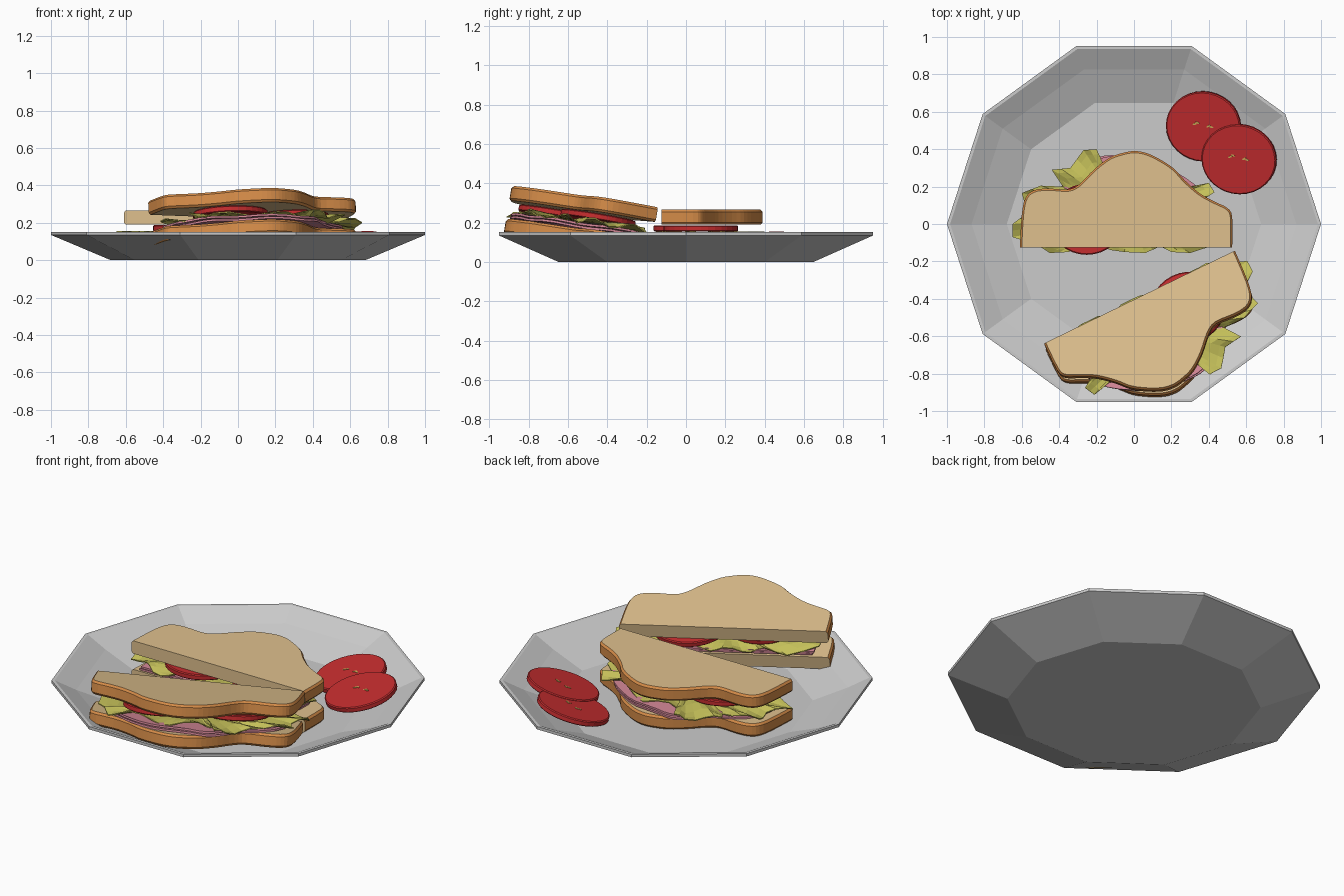
import bpy, bmesh, math
from mathutils import Matrix, Vector

if "Cube" in bpy.data.objects:
    bpy.data.objects.remove(bpy.data.objects["Cube"])


def material(name, rgb):
    m = bpy.data.materials.new(name)
    m.diffuse_color = (*rgb, 1)
    m.use_nodes = True
    m.node_tree.nodes["Principled BSDF"].inputs["Base Color"].default_value = m.diffuse_color
    return m


GREY = material("plate grey", (0.60, 0.60, 0.60))
CRUMB = material("bread cream", (0.74, 0.53, 0.27))
CRUST = material("crust orange brown", (0.66, 0.26, 0.065))
RED = material("tomato red", (0.56, 0.026, 0.028))
GREEN = material("lettuce yellow green", (0.55, 0.52, 0.10))
PINK = material("ham pink", (0.68, 0.25, 0.32))
SEED = material("seed yellow", (0.65, 0.42, 0.10))


def finish(bm, name, mats):
    bmesh.ops.recalc_face_normals(bm, faces=bm.faces)
    me = bpy.data.meshes.new(name)
    bm.to_mesh(me)
    bm.free()
    for m in mats:
        me.materials.append(m)
    return me


def place(me, name, matrix=Matrix()):
    ob = bpy.data.objects.new(name, me)
    bpy.context.collection.objects.link(ob)
    ob.matrix_world = matrix
    return ob


def loft(bm, rings, closed=True):
    """Bridge rings of points with quads and return the vertex rings."""
    vs = [[bm.verts.new(p) for p in r] for r in rings]
    n = len(vs[0])
    for a, b in zip(vs, vs[1:]):
        for i in range(n if closed else n - 1):
            j = (i + 1) % n
            bm.faces.new((a[i], a[j], b[j], b[i]))
    return vs


def smooth_path(pts, steps=3):
    """Catmull-Rom through an open path."""
    p = [Vector(q) for q in pts]
    p = [p[0]] + p + [p[-1]]
    out = []
    for i in range(1, len(p) - 2):
        a, b, c, d = p[i - 1:i + 3]
        for s in range(steps):
            t = s / steps
            out.append(0.5 * (2 * b + (c - a) * t + (2 * a - 5 * b + 4 * c - d) * t * t
                              + (3 * b - a - 3 * c + d) * t ** 3))
    return out + [p[-1]]


# Ten-sided plate: underside, rim, stepped inside
bm = bmesh.new()
profile = [(0.68, 0), (1.0, 0.135), (1.0, 0.152), (0.983, 0.152), (0.868, 0.095), (0.68, 0.02)]
rings = loft(bm, [[(r * math.cos(k * math.pi / 5), r * math.sin(k * math.pi / 5), z)
                   for k in range(10)] for r, z in profile])
bm.faces.new(rings[0])
bm.faces.new(rings[-1])
place(finish(bm, "plate", [GREY]), "plate")

# Sandwich half outlines, in top view plate coordinates
MID = Vector((-0.0425, -0.125))
BREAD = [(-.61, -.125), (-.60, .05), (-.58, .14), (-.535, .18), (-.46, .19), (-.35, .185),
         (-.29, .215), (-.21, .295), (-.13, .355), (-.06, .38), (0, .39), (.065, .38),
         (.14, .345), (.215, .295), (.27, .235), (.35, .165), (.43, .12), (.5, .085),
         (.525, .035), (.525, -.125)]
HAM = [(-.56, -.12), (-.54, .08), (-.44, .17), (-.33, .24), (-.25, .33), (-.16, .365), (-.07, .365),
       (.08, .35), (.2, .29), (.31, .22), (.38, .13), (.43, .05), (.43, -.12)]
LEAF = [(-.65, -.07), (-.65, 0), (-.57, .06), (-.6, .165), (-.5, .205), (-.38, .2), (-.44, .29),
        (-.34, .3), (-.27, .395), (-.2, .4), (-.2, .3), (-.1, .3), (.05, .33), (.15, .28),
        (.3, .2), (.4, .22), (.43, .17), (.37, .13), (.48, .05), (.47, -.1), (.3, -.155),
        (.2, -.15), (.14, -.12), (.06, -.155), (-.05, -.15), (-.12, -.14), (-.25, -.1),
        (-.35, -.15), (-.45, -.155), (-.52, -.11)]
local = lambda pts: [Vector(p) - MID for p in pts]


# Bread slice: crust round the outside, crumb on top, bottom and cut
def bread():
    path = smooth_path(local(BREAD))
    last = len(path) - 1

    def inset(d):
        res = []
        for i, p in enumerate(path):
            t = (path[min(i + 1, last)] - path[max(i - 1, 0)]).normalized()
            q = p + Vector((t.y, -t.x)) * d
            if i in (0, last):
                q.y = 0
            res.append(q)
        return res

    bm = bmesh.new()
    levels = [(.01, 0), (0, .012), (0, .064), (.01, .076)]
    vs = loft(bm, [[(*q, z) for q in inset(d)] for d, z in levels], closed=False)
    for f in bm.faces:
        f.material_index = 1
    bm.faces.new(vs[0])
    bm.faces.new(vs[-1])
    bm.faces.new([v[0] for v in vs] + [v[-1] for v in reversed(vs)])
    return finish(bm, "bread_slice", [CRUMB, CRUST])


# Ham: thin flat slice with a gentle ripple
def ham():
    path = smooth_path(local(HAM), 2)
    bm = bmesh.new()
    wave = [0.004 * math.sin(i * 1.1) for i in range(len(path))]
    vs = loft(bm, [[(*p, z + w) for p, w in zip(path, wave)] for z in (0, .011)])
    bm.faces.new(vs[0])
    bm.faces.new(vs[1])
    return finish(bm, "ham", [PINK])


# Lettuce: ruffled sheet with a ragged edge
def lettuce():
    c = Vector((0, 0.18))
    pts = local(LEAF)
    n = len(pts)
    edge = []
    for i in range(n):
        edge += [pts[i], (pts[i] + pts[(i + 1) % n]) / 2]

    def ring(s, z0):
        return [(*(c + (p - c) * s),
                 z0 + 0.017 * s * s * math.sin(i * 1.25 + s * 5) - 0.008 * s ** 3)
                for i, p in enumerate(edge)]

    bm = bmesh.new()
    scales = [.3, .6, .8, .92, 1]
    vs = loft(bm, [ring(s, 0) for s in scales] + [ring(s, .006) for s in reversed(scales)])
    bm.faces.new(vs[0])
    bm.faces.new(vs[-1])
    return finish(bm, "lettuce", [GREEN])


# Tomato slice: oval disc, seeds on top
def tomato(h):
    bm = bmesh.new()
    oval = lambda r, z: [(r * math.cos(k * math.pi / 16), 0.935 * r * math.sin(k * math.pi / 16), z)
                         for k in range(32)]
    vs = loft(bm, [oval(.197, 0), oval(.203, .005), oval(.203, h - .005), oval(.197, h)])
    bm.faces.new(vs[0])
    bm.faces.new(vs[-1])
    return finish(bm, "tomato_slice", [RED])


def seeds():
    bm = bmesh.new()
    for x, y, a in ((-.045, .015, .3), (-.03, .022, -.4), (.03, .005, .5), (.045, .0, -.3)):
        m = Matrix.Translation((x, y, 0)) @ Matrix.Rotation(a, 4, 'Z') @ Matrix.Diagonal((.012, .005, .003, 1))
        bmesh.ops.create_cone(bm, cap_ends=True, segments=8, radius1=1, radius2=1, depth=1, matrix=m)
    return finish(bm, "tomato_seeds", [SEED])


BREAD_ME, HAM_ME, LEAF_ME, TOMATO_ME, SEED_ME = bread(), ham(), lettuce(), tomato(.032), seeds()


# Assemble one sandwich half from the shared parts
def sandwich(label, m):
    up = lambda x, y, z: m @ Matrix.Translation((x, y, z))
    place(BREAD_ME, label + "_bottom_bread", up(0, 0, 0))
    place(HAM_ME, label + "_lower_ham", up(0, 0, .08))
    place(HAM_ME, label + "_upper_ham", up(.012, -.006, .096))
    place(LEAF_ME, label + "_lettuce", up(0, 0, .122))
    place(TOMATO_ME, label + "_left_tomato", up(-.21, .15, .134))
    place(TOMATO_ME, label + "_right_tomato", up(.18, .20, .134))
    place(BREAD_ME, label + "_top_bread", up(0, 0, .169))


def lean(normal):
    n = Vector(normal).normalized()
    return Vector((0, 0, 1)).rotation_difference(n).to_matrix().to_4x4()


sandwich("back_sandwich", Matrix.Translation((MID.x, MID.y, .021)))
sandwich("front_sandwich", Matrix.Translation((.04, -.431, .057)) @ lean((-.044, .169, 1))
         @ Matrix.Rotation(math.radians(206.1), 4, 'Z'))

# Loose tomato slices leaning on the plate's side
for label, x, y, z in (("rear", .375, .525, .066), ("side", .565, .35, .076)):
    m = Matrix.Translation((x, y, z)) @ lean((-.19, -.19, 1))
    place(TOMATO_ME, label + "_loose_tomato", m)
    place(SEED_ME, label + "_tomato_seeds", m @ Matrix.Translation((0, 0, .033)))
